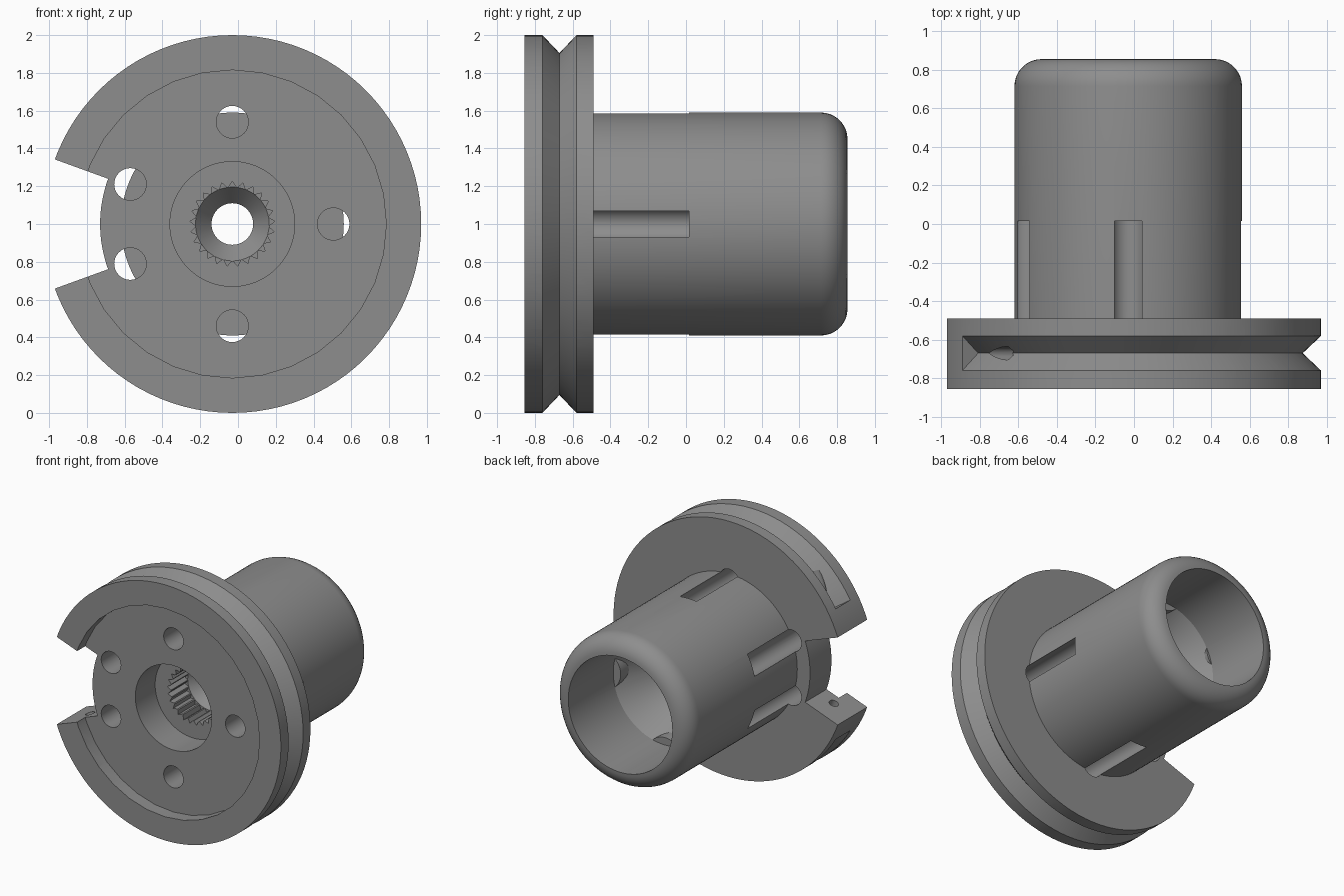
import bpy, bmesh, math
from mathutils import Vector

if "Cube" in bpy.data.objects:
    bpy.data.objects.remove(bpy.data.objects["Cube"])

CX, CZ = -0.03, 1.0          # axis of the pulley runs along y

grey = bpy.data.materials.new("grey plastic")
grey.diffuse_color = (0.27, 0.27, 0.27, 1)
grey.use_nodes = True
grey.node_tree.nodes["Principled BSDF"].inputs["Base Color"].default_value = grey.diffuse_color


def polar(r, a, y):
    return Vector((CX + r * math.cos(a), y, CZ + r * math.sin(a)))


def finish(bm, name):
    bmesh.ops.recalc_face_normals(bm, faces=bm.faces)
    me = bpy.data.meshes.new(name)
    bm.to_mesh(me)
    bm.free()
    me.materials.append(grey)
    ob = bpy.data.objects.new(name, me)
    bpy.context.collection.objects.link(ob)
    return ob


def lathe(name, profile, segs=96, start=0, end=360):
    """Revolve a closed (radius, y) profile about the axis, capped if partial."""
    full = end - start >= 360
    bm = bmesh.new()
    rings = []
    for i in range(segs if full else segs + 1):
        a = math.radians(start + (end - start) * i / segs)
        rings.append([bm.verts.new(polar(r, a, y)) for r, y in profile])
    n = len(profile)
    for i in range(segs):
        p, q = rings[i], rings[(i + 1) % len(rings)]
        for k in range(n):
            m = (k + 1) % n
            bm.faces.new((p[k], p[m], q[m], q[k]))
    if not full:
        bm.faces.new(rings[0])
        bm.faces.new(rings[-1])
    return finish(bm, name)


def prism(name, points, y0, y1):
    """Extrude an outline of (x, z) points along y."""
    bm = bmesh.new()
    a = [bm.verts.new((x, y0, z)) for x, z in points]
    b = [bm.verts.new((x, y1, z)) for x, z in points]
    bm.faces.new(a)
    bm.faces.new(b)
    for i in range(len(a)):
        j = (i + 1) % len(a)
        bm.faces.new((a[i], a[j], b[j], b[i]))
    return finish(bm, name)


def circle(r, x, z, n=32):
    return [(x + r * math.cos(2 * math.pi * i / n), z + r * math.sin(2 * math.pi * i / n))
            for i in range(n)]


def combine(target, tool, op):
    mod = target.modifiers.new(op, 'BOOLEAN')
    mod.operation, mod.solver, mod.object = op, 'EXACT', tool
    bpy.context.view_layer.objects.active = target
    bpy.ops.object.modifier_apply(modifier=mod.name)
    bpy.data.objects.remove(tool)


# flange and hollow hub, with rounded hub end
round_end = [(0.45 + 0.14 * math.cos(math.radians(t)), 0.715 + 0.14 * math.sin(math.radians(t)))
             for t in range(0, 91, 10)]
outline = [(0.33, -0.855), (1.0, -0.855), (1.0, -0.49), (0.59, -0.49)] + round_end + [
    (0.449, 0.30), (0.20, -0.10), (0.11, -0.10), (0.11, -0.20), (0.195, -0.30),
    (0.195, -0.51), (0.33, -0.51)]
body = lathe("pulley_body", outline)

# shallow front recess
combine(body, prism("recess", circle(0.815, CX, CZ), -0.95, -0.755), 'DIFFERENCE')

# pin positions: radius and angle
pins = [(0.535, 0), (0.54, 90), (0.58, 158.7), (0.58, 201.3), (0.54, 270)]
centres = [polar(r, math.radians(a), 0) for r, a in pins]

# inner bosses around the pin holes, trimmed to the hub wall
for (r, a), c in zip(pins, centres):
    boss = prism("boss", circle(0.15, c.x, c.z), -0.2, 0.30)
    combine(boss, prism("trim", circle(0.52, CX, CZ, 96), -0.3, 0.4), 'INTERSECT')
    combine(body, boss, 'UNION')

# pin holes, which run on as slots in the hub
for c in centres:
    combine(body, prism("pin_hole", circle(0.085, c.x, c.z), -0.95, 0.015), 'DIFFERENCE')

# rope groove, stopping short of the notch
combine(body, lathe("groove", [(0.905, -0.67), (1.05, -0.807), (1.05, -0.533)],
                    96, -149.3, 149.3), 'DIFFERENCE')

# open notch in the flange
combine(body, lathe("notch", [(0.70, -0.95), (1.1, -0.95), (1.1, -0.4), (0.70, -0.4)],
                    16, 160, 200), 'DIFFERENCE')

# rope holes from the notch walls into the groove
for side in (1, -1):
    a = math.radians(180 - side * 20)
    along = Vector((math.sin(math.radians(20)), 0, side * math.cos(math.radians(20))))
    bm = bmesh.new()
    bmesh.ops.create_cone(bm, cap_ends=True, segments=16, radius1=0.035, radius2=0.035, depth=0.5)
    bm.transform(along.to_track_quat('Z', 'Y').to_matrix().to_4x4())
    bmesh.ops.translate(bm, verts=bm.verts, vec=polar(0.83, a, -0.67) + along * 0.2)
    combine(body, finish(bm, "rope_hole"), 'DIFFERENCE')

# toothed socket for the shaft
teeth = 25
star = []
for i in range(teeth * 2):
    p = polar(0.225 if i % 2 == 0 else 0.19, math.pi * i / teeth + math.pi / 2, 0)
    star.append((p.x, p.z))
combine(body, prism("socket", star, -0.6, -0.30), 'DIFFERENCE')

# smooth the round surfaces, keep edges sharp
bpy.ops.object.select_all(action='DESELECT')
body.select_set(True)
bpy.context.view_layer.objects.active = body
bpy.ops.object.shade_smooth_by_angle(angle=math.radians(25))
